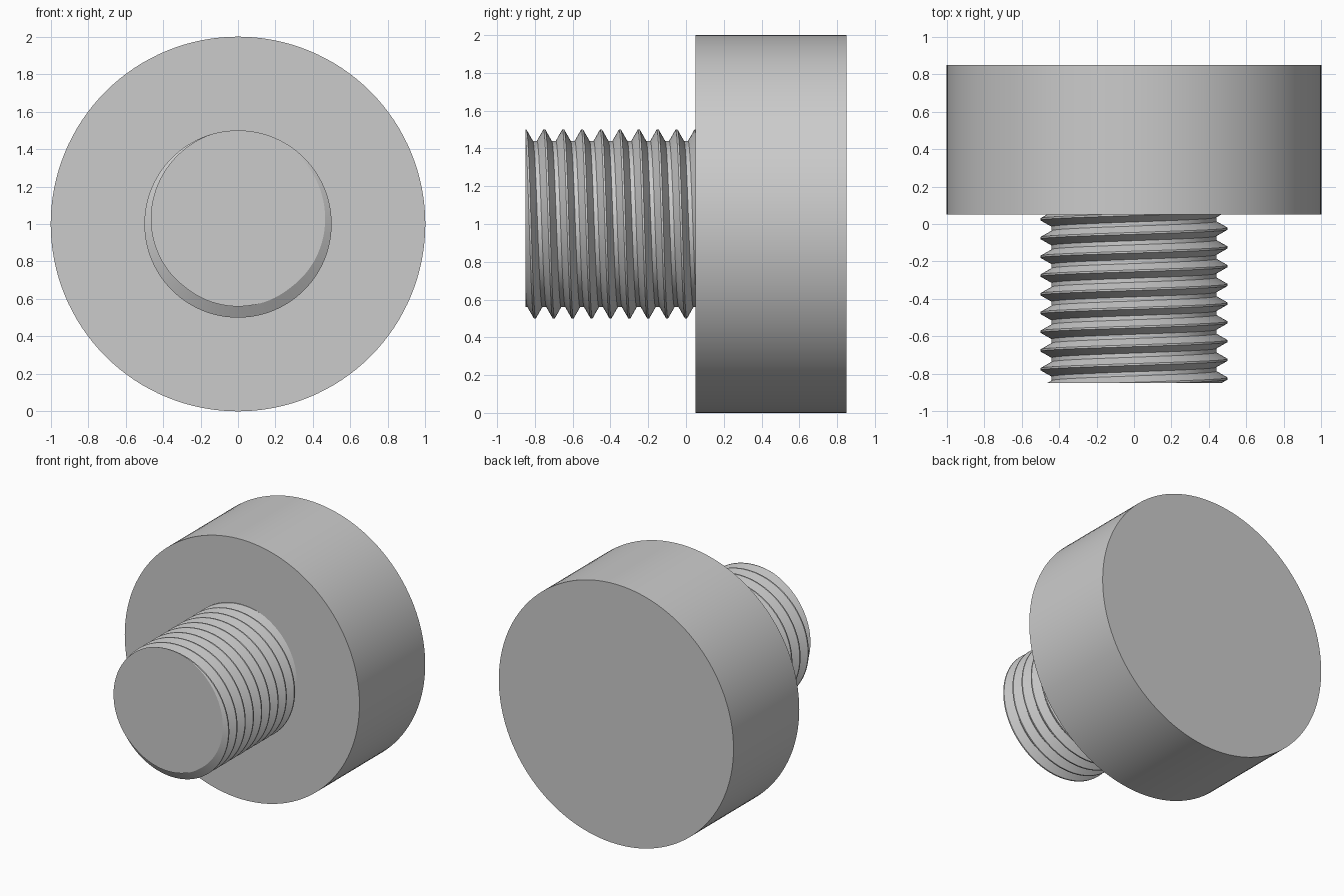
import bpy
import bmesh
from math import sin, cos, tau, pi, radians
from mathutils import Matrix

cube = bpy.data.objects.get("Cube")
if cube:
    bpy.data.objects.remove(cube)

CENTRE_Z = 1.0
FRONT, BACK = -0.85, 0.85       # ends of the whole bolt along y
HEAD_FRONT = 0.05               # underside of the head
PITCH = 0.1
CREST_R, ROOT_R = 0.5, 0.44
CREST_HALF, ROOT_START = 0.005, 0.039   # distances from the crest centre
STEPS = 96

steel = bpy.data.materials.new("grey steel")
steel.use_nodes = True
colour = (0.6, 0.6, 0.6, 1)
steel.diffuse_color = colour
steel.node_tree.nodes["Principled BSDF"].inputs["Base Color"].default_value = colour


def finish(name, bm):
    """Turn a bmesh into a shaded, coloured object."""
    bmesh.ops.recalc_face_normals(bm, faces=bm.faces)
    mesh = bpy.data.meshes.new(name)
    bm.to_mesh(mesh)
    bm.free()
    mesh.materials.append(steel)
    obj = bpy.data.objects.new(name, mesh)
    bpy.context.collection.objects.link(obj)
    bpy.ops.object.select_all(action='DESELECT')
    obj.select_set(True)
    bpy.context.view_layer.objects.active = obj
    bpy.ops.object.shade_smooth_by_angle(angle=radians(25))
    return obj


def thread_radius(offset):
    """Thread profile radius at a distance along the axis from a crest."""
    d = abs((offset + PITCH / 2) % PITCH - PITCH / 2)
    t = (d - CREST_HALF) / (ROOT_START - CREST_HALF)
    return CREST_R + (ROOT_R - CREST_R) * min(max(t, 0), 1)


# Head: plain round disc
bm = bmesh.new()
bmesh.ops.create_cone(
    bm, cap_ends=True, segments=128, radius1=1, radius2=1, depth=BACK - HEAD_FRONT,
    matrix=Matrix.Translation((0, (BACK + HEAD_FRONT) / 2, CENTRE_Z)) @ Matrix.Rotation(pi / 2, 4, 'X'))
finish("head", bm)

# Shank: helical thread, cut square at both ends
shank_back = HEAD_FRONT + 0.01
turns = round((shank_back - FRONT) / PITCH) + 3
breaks = [i * PITCH + d for i in range(-2, turns)
          for d in (-ROOT_START, -CREST_HALF, CREST_HALF, ROOT_START)]
bm = bmesh.new()
columns = []
for s in range(STEPS + 1):
    angle = tau * s / STEPS         # from the top towards the left side
    lead = FRONT + PITCH * s / STEPS
    column = []
    for b in breaks:
        y = min(max(lead + b, FRONT), shank_back)
        r = thread_radius(y - lead)
        column.append(bm.verts.new((r * sin(angle), y, CENTRE_Z + r * cos(angle))))
    columns.append(column)
for a, b in zip(columns, columns[1:]):
    for i in range(len(breaks) - 1):
        bm.faces.new((a[i], b[i], b[i + 1], a[i + 1]))
bmesh.ops.remove_doubles(bm, verts=bm.verts, dist=0.00002)

# End caps of the shank
for end in (FRONT, shank_back):
    rim = [e for e in bm.edges if e.is_boundary
           and all(abs(v.co.y - end) < 0.0001 for v in e.verts)]
    bmesh.ops.edgeloop_fill(bm, edges=rim)
finish("threaded_shank", bm)
